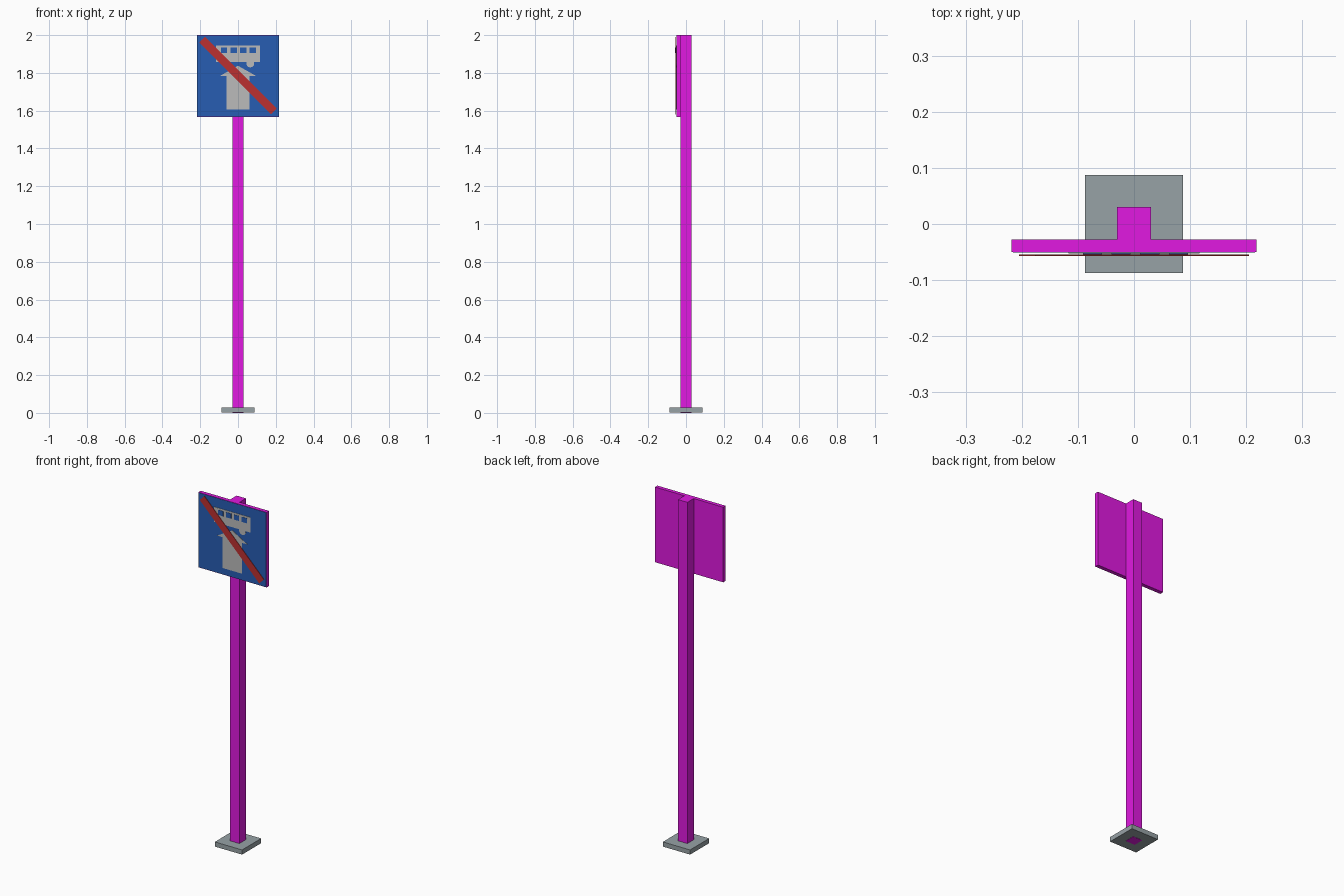
import bpy, math

if "Cube" in bpy.data.objects:
    bpy.data.objects.remove(bpy.data.objects["Cube"])


def material(name, rgb):
    m = bpy.data.materials.new(name)
    m.diffuse_color = (*rgb, 1)
    m.use_nodes = True
    m.node_tree.nodes["Principled BSDF"].inputs["Base Color"].default_value = m.diffuse_color
    return m


magenta = material("magenta", (0.75, 0.01, 0.75))
steel = material("steel", (0.31, 0.36, 0.38))
blue = material("blue", (0.02, 0.11, 0.45))
pale = material("pale_grey", (0.5, 0.5, 0.5))
red = material("red", (0.5, 0.03, 0.03))


def box(name, x0, x1, y0, y1, z0, z1, mat):
    bpy.ops.mesh.primitive_cube_add(size=1)
    o = bpy.context.object
    o.name = name
    o.location = ((x0 + x1) / 2, (y0 + y1) / 2, (z0 + z1) / 2)
    o.scale = (x1 - x0, y1 - y0, z1 - z0)
    o.data.materials.append(mat)
    return o


def plate(name, outline, y0, y1, mat):
    # Thin extruded shape drawn in the x-z plane
    n = len(outline)
    verts = [(x, y, z) for y in (y0, y1) for x, z in outline]
    faces = [list(range(n)), list(range(2 * n - 1, n - 1, -1))]
    faces += [(i, i + n, (i + 1) % n + n, (i + 1) % n) for i in range(n)]
    me = bpy.data.meshes.new(name)
    me.from_pydata(verts, [], faces)
    me.materials.append(mat)
    o = bpy.data.objects.new(name, me)
    bpy.context.collection.objects.link(o)
    return o


# Foot and post
box("base_plate", -0.087, 0.087, -0.087, 0.087, 0.001, 0.028, steel)
box("post", -0.03, 0.03, -0.03, 0.03, 0, 2, magenta)

# Sign board with blue face
box("sign_panel", -0.218, 0.218, -0.05, -0.028, 1.566, 2, magenta)
box("sign_face", -0.216, 0.216, -0.0512, -0.0495, 1.568, 1.998, blue)

# Bus pictogram
Y0, Y1 = -0.053, -0.0512
box("bus_body", -0.117, 0.117, Y0, Y1, 1.857, 1.944, pale)
for i in range(4):
    x = -0.074 + i * 0.051
    box("bus_window", x - 0.017, x + 0.017, -0.0545, Y0, 1.905, 1.934, blue)
for x in (-0.065, 0.065):
    ring = [(x + 0.021 * math.cos(i * math.pi / 8),
             1.85 + 0.021 * math.sin(i * math.pi / 8)) for i in range(16)]
    plate("bus_wheel", ring, Y0 + 0.0003, Y1, pale)

# Shelter pictogram
plate("shelter_roof", [(-0.097, 1.783), (0.097, 1.783), (0, 1.838)], Y0, Y1, pale)
box("shelter_body", -0.062, 0.062, Y0, Y1, 1.605, 1.783, pale)

# Diagonal cancel bar
bar = box("cancel_bar", -0.269, 0.269, -0.057, -0.0545, 1.765, 1.807, red)
bar.rotation_euler.y = math.radians(45)
